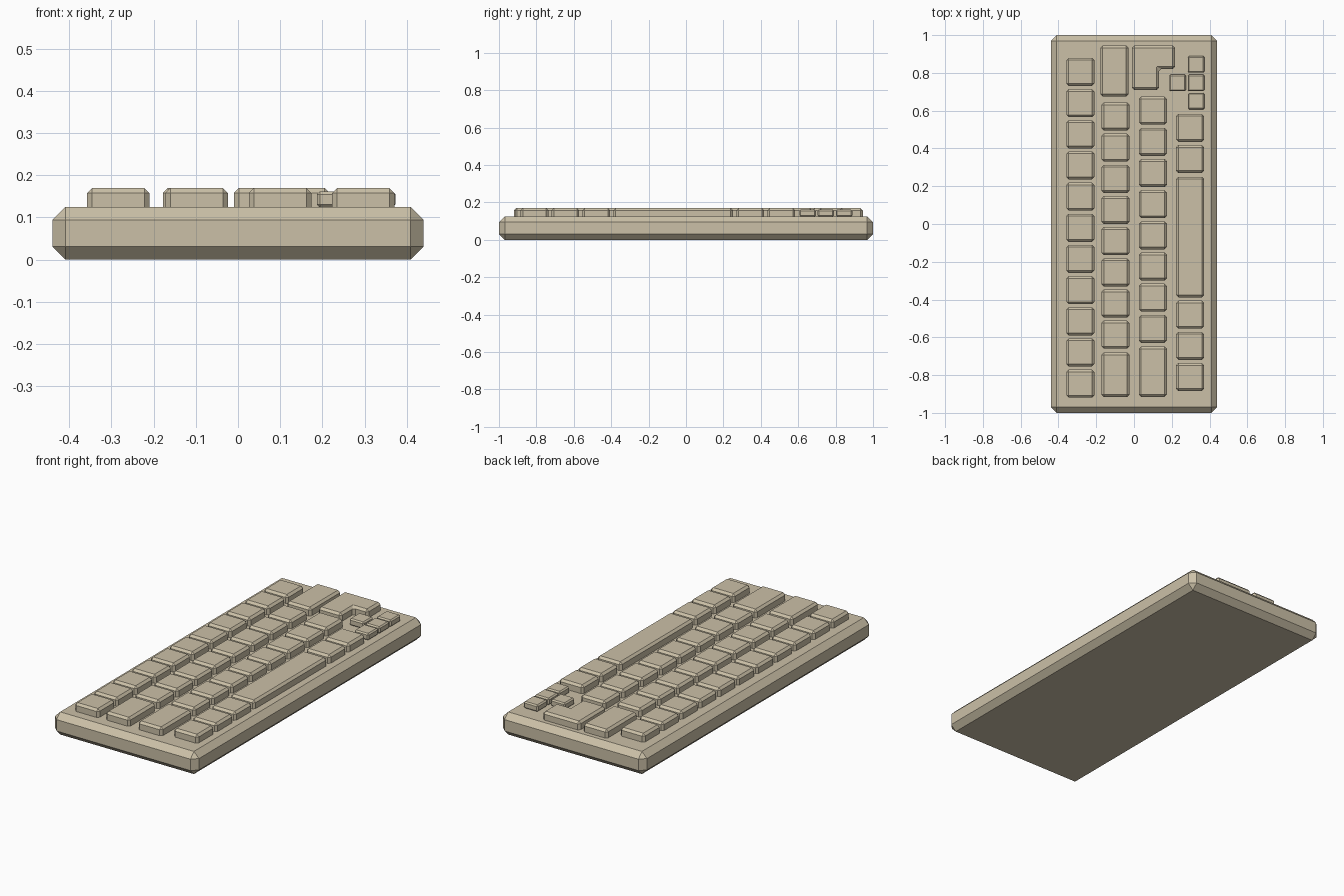
import bpy
import bmesh

if "Cube" in bpy.data.objects:
    bpy.data.objects.remove(bpy.data.objects["Cube"])

beige = bpy.data.materials.new("beige_plastic")
beige.diffuse_color = (0.60, 0.53, 0.39, 1)
beige.use_nodes = True
beige.node_tree.nodes["Principled BSDF"].inputs["Base Color"].default_value = beige.diffuse_color


def prism(name, outline, z0, z1, bevel):
    """Extrude an outline between two heights and chamfer every edge."""
    bm = bmesh.new()
    face = bm.faces.new([bm.verts.new((x, y, z0)) for x, y in outline])
    new = bmesh.ops.extrude_face_region(bm, geom=[face])["geom"]
    for v in new:
        if isinstance(v, bmesh.types.BMVert):
            v.co.z = z1
    bmesh.ops.recalc_face_normals(bm, faces=bm.faces[:])
    bmesh.ops.bevel(bm, geom=bm.edges[:], offset=bevel, offset_type='OFFSET',
                    segments=1, profile=0.5, affect='EDGES')
    bmesh.ops.recalc_face_normals(bm, faces=bm.faces[:])
    mesh = bpy.data.meshes.new(name)
    bm.to_mesh(mesh)
    bm.free()
    mesh.materials.append(beige)
    obj = bpy.data.objects.new(name, mesh)
    bpy.context.collection.objects.link(obj)
    return obj


def block(name, x0, x1, y0, y1, z0, z1, bevel):
    return prism(name, [(x0, y0), (x1, y0), (x1, y1), (x0, y1)], z0, z1, bevel)


def key(name, x0, x1, y0, y1):
    return block(name, x0, x1, y0, y1, 0.10, 0.17, 0.012)


def key_row(name, x, y_first, count):
    """Run of square keys going towards -y."""
    for i in range(count):
        y = y_first - 0.165 * i
        key(f"{name}_{i + 1}", x - 0.074, x + 0.074, y - 0.074, y + 0.074)


# Case
block("case", -0.44, 0.44, -1, 1, 0, 0.125, 0.031)

# Square keys of the four rows
key_row("number_key", -0.284, 0.805, 11)
key_row("upper_letter_key", -0.098, 0.569, 8)
key_row("middle_letter_key", 0.100, 0.600, 8)
key_row("bottom_right_key", 0.297, 0.509, 2)
key_row("bottom_left_key", 0.297, -0.480, 3)

# Wide keys
key("backspace_key", -0.178, -0.030, 0.675, 0.945)
key("tab_key", -0.172, -0.024, -0.915, -0.681)
key("shift_key", 0.026, 0.174, -0.915, -0.649)
key("space_bar", 0.223, 0.371, -0.388, 0.250)

# L-shaped enter key
prism("enter_key", [(-0.01, 0.71), (0.132, 0.71), (0.132, 0.821),
                    (0.217, 0.821), (0.217, 0.945), (-0.01, 0.945)],
      0.10, 0.17, 0.012)

# Small arrow keys
for part, x, y in (("right", 0.329, 0.845), ("down", 0.329, 0.747),
                   ("left", 0.329, 0.650), ("up", 0.231, 0.747)):
    block(f"arrow_key_{part}", x - 0.044, x + 0.044, y - 0.044, y + 0.044,
          0.124, 0.162, 0.007)
